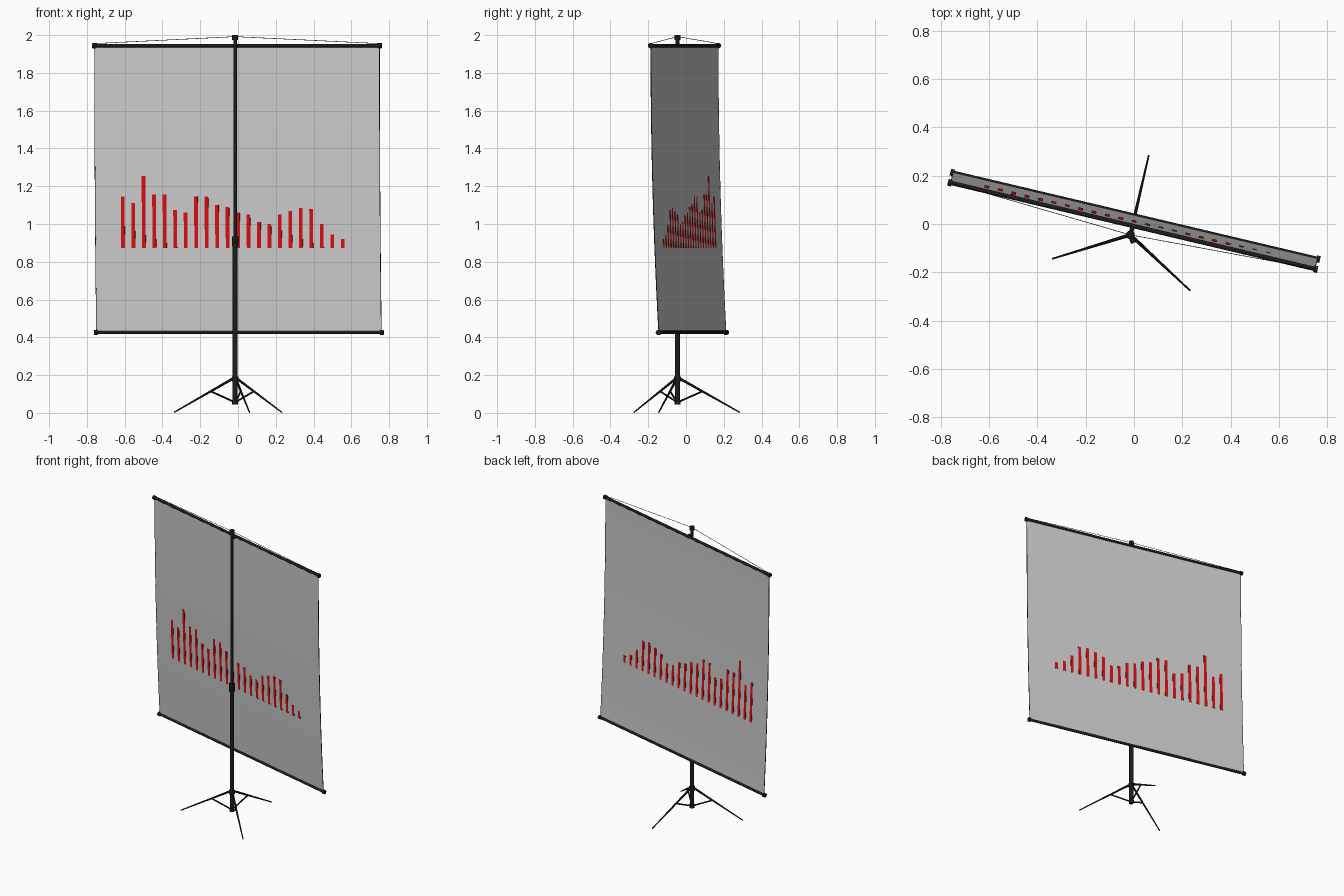
import bpy, bmesh, math
from mathutils import Vector

if "Cube" in bpy.data.objects:
    bpy.data.objects.remove(bpy.data.objects["Cube"])

def mat(name, c):
    m = bpy.data.materials.new(name)
    m.diffuse_color = (*c, 1)
    m.use_nodes = True
    m.node_tree.nodes["Principled BSDF"].inputs["Base Color"].default_value = m.diffuse_color
    return m

BLACK = mat("black_metal", (0.012, 0.012, 0.013))
GREY = mat("screen_grey", (0.6, 0.6, 0.6))
RED = mat("chart_red", (0.7, 0.004, 0.005))

MX, MY = -0.015, -0.045                  # mast axis
A = math.radians(-13.3)                  # screen yaw
D = Vector((math.cos(A), math.sin(A), 0))
N = Vector((-math.sin(A), math.cos(A), 0))
TOP, BOT = 1.944, 0.426

def on_screen(u, z, off=0):
    """Point on the gently curved sheet."""
    t = (TOP - z) / (TOP - BOT)
    c = Vector((-0.005, -0.008, z))
    return c + D * u + N * (0.043 * t * t + off)

def finish(name, bm, m, smooth=True):
    bmesh.ops.recalc_face_normals(bm, faces=bm.faces)
    me = bpy.data.meshes.new(name)
    bm.to_mesh(me)
    bm.free()
    me.materials.append(m)
    ob = bpy.data.objects.new(name, me)
    bpy.context.collection.objects.link(ob)
    if smooth:
        bpy.context.view_layer.objects.active = ob
        ob.select_set(True)
        bpy.ops.object.shade_smooth_by_angle(angle=math.radians(40))
        ob.select_set(False)
    return ob

def rod(name, a, b, r1, r2=None, n=16, m=BLACK):
    a, b = Vector(a), Vector(b)
    bm = bmesh.new()
    bmesh.ops.create_cone(bm, cap_ends=True, segments=n, radius1=r1,
                          radius2=r1 if r2 is None else r2, depth=(b - a).length)
    q = (b - a).to_track_quat('Z', 'Y')
    for v in bm.verts:
        v.co = q @ v.co + (a + b) / 2
    return finish(name, bm, m)

def sheet(name, u0, u1, z0, z1, half, m, n):
    """Thin slab following the screen curve."""
    bm = bmesh.new()
    rings = []
    for i in range(n + 1):
        z = z0 + (z1 - z0) * i / n
        rings.append([bm.verts.new(on_screen(u, z, o)) for u, o in
                      ((u0, -half), (u1, -half), (u1, half), (u0, half))])
    for a, b in zip(rings, rings[1:]):
        for k in range(4):
            bm.faces.new((a[k], a[(k + 1) % 4], b[(k + 1) % 4], b[k]))
    bm.faces.new(rings[0])
    bm.faces.new(rings[-1])
    return finish(name, bm, m)

# Screen fabric with thin dark side edges
W = 0.773
sheet("screen_fabric", -W, W, BOT, TOP, 0.001, GREY, 24)
for s, side in ((-1, "left"), (1, "right")):
    sheet("screen_edge_" + side, *sorted((s * W, s * (W + 0.003))), BOT, TOP, 0.0015, BLACK, 24)

# Bar chart on the screen
tops = (1.145, 1.11, 1.255, 1.155, 1.155, 1.075, 1.06, 1.145, 1.145, 1.1, 1.09,
        1.06, 1.05, 1.01, 1.0, 1.05, 1.07, 1.085, 1.08, 1.0, 0.945, 0.92)
for i, z in enumerate(tops):
    u = (-0.613 + i * 0.0554 + 0.005) / D.x
    sheet("chart_bar_%02d" % i, u - 0.01, u + 0.01, 0.872, z, 0.0025, RED, 5)

# Top and bottom rails with end caps
for z, tag in ((TOP, "top"), (BOT, "bottom")):
    rod(tag + "_rail", on_screen(-0.775, z), on_screen(0.775, z), 0.009)
    for s in (-1, 1):
        rod(tag + "_rail_cap", on_screen(s * 0.77, z), on_screen(s * 0.786, z), 0.014)

# Mast: lower tube, upper tube, clamp with knob, top cap and rail bracket
rod("lower_mast", (MX, MY, 0.045), (MX, MY, 0.9), 0.0135)
rod("upper_mast", (MX, MY, 0.9), (MX, MY, 1.985), 0.0095)
rod("mast_clamp", (MX, MY, 0.88), (MX, MY, 0.935), 0.018)
knob = Vector((MX, MY, 0.905))
rod("clamp_knob", knob, knob + Vector((0.012, -0.034, 0)), 0.010)
rod("mast_cap", (MX, MY, 1.975), (MX, MY, 2.0), 0.016)
rod("rail_bracket", (MX, MY, TOP), on_screen(0, TOP), 0.009)

# Suspension cords from mast cap to the rail ends
for s in (-1, 1):
    rod("cord", (MX, MY, 1.992), on_screen(s * 0.778, TOP + 0.011), 0.0015, n=6)

# Tripod legs, braces and hubs
rod("upper_hub", (MX, MY, 0.165), (MX, MY, 0.192), 0.018)
rod("lower_hub", (MX, MY, 0.045), (MX, MY, 0.068), 0.016)
for i in range(3):
    a = math.radians(77 + 120 * i)
    r = Vector((math.cos(a), math.sin(a), 0))
    c = Vector((MX, MY, 0))
    up = Vector((0, 0, 1))
    rod("tripod_leg", c + r * 0.01 + up * 0.183, c + r * 0.338 + up * 0.003, 0.0075, 0.0035, 8)
    rod("tripod_brace", c + r * 0.01 + up * 0.06, c + r * 0.135 + up * 0.114, 0.005, n=8)
